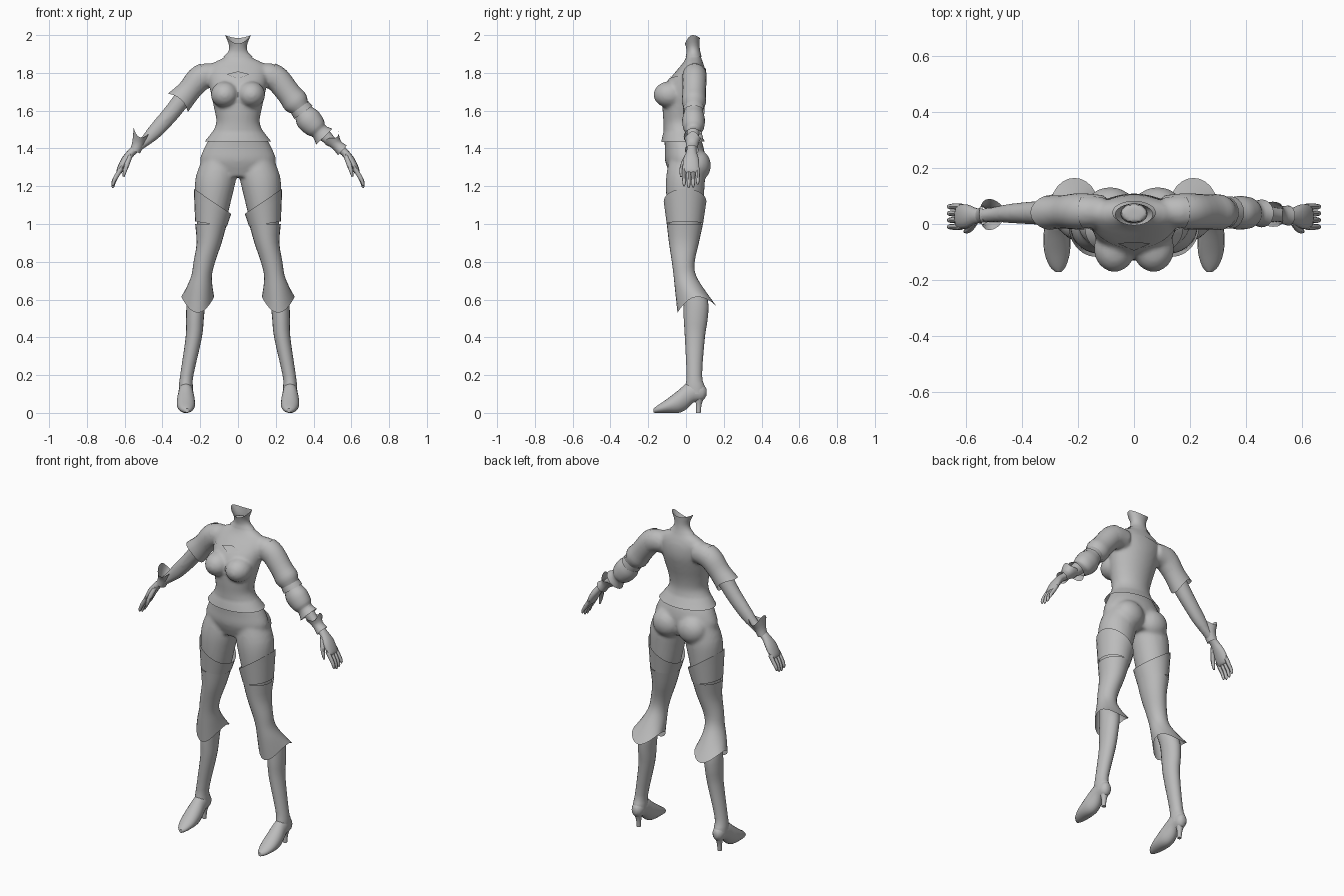
import bpy, bmesh, math
from mathutils import Vector, Matrix

grey = bpy.data.materials.new("plain_grey")
grey.diffuse_color = (0.5, 0.5, 0.5, 1)
Y = Vector((0, 1, 0))


def smooth_rings(rings, steps):
    """Catmull-Rom interpolation through the given cross-sections."""
    out = []
    for i in range(len(rings) - 1):
        p = [rings[max(0, min(len(rings) - 1, i + k))] for k in (-1, 0, 1, 2)]
        for s in range(steps):
            t = s / steps
            out.append([0.5 * (2 * b + (c - a) * t + (2 * a - 5 * b + 4 * c - d) * t * t
                               + (3 * b - a - 3 * c + d) * t ** 3) for a, b, c, d in zip(*p)])
    return out + [list(rings[-1])]


def loft(bm, rings, mode="level", side=1, caps=True, n=20, steps=3, edge=None):
    """Rings are (x, y, z, r1, r2, edge weight); mode sets how they lie."""
    rings = smooth_rings([tuple(r) + (0,) * (6 - len(r)) for r in rings], steps)
    loops = []
    for i, r in enumerate(rings):
        c = Vector(r[:3])
        if mode == "level":
            u, v, t = Vector((1, 0, 0)), Y, Vector((0, 0, 1))
        elif mode == "shoe":
            u, v, t = Vector((1, 0, 0)), Vector((0, 0, 1)), Y
        else:
            a, b = rings[max(0, i - 1)], rings[min(len(rings) - 1, i + 1)]
            t = (Vector(b[:3]) - Vector(a[:3])).normalized()
            u, v = t.cross(Y).normalized(), Y
        loop = []
        for k in range(n):
            a = 2 * math.pi * k / n
            p = c + u * r[3] * math.cos(a) + v * r[4] * math.sin(a)
            if edge:
                p += t * edge(a) * r[5]
            loop.append(bm.verts.new((p.x * side, p.y, p.z)))
        loops.append(loop)
    for l, m in zip(loops, loops[1:]):
        for k in range(n):
            j = (k + 1) % n
            bm.faces.new((l[k], l[j], m[j], m[k]))
    if caps:
        bm.faces.new(loops[0])
        bm.faces.new(loops[-1])


def ball(bm, centre, radii):
    m = Matrix.Translation(centre) @ Matrix.Diagonal((*radii, 1))
    bmesh.ops.create_uvsphere(bm, u_segments=24, v_segments=16, radius=1, matrix=m)


def finish(name, bm):
    bmesh.ops.recalc_face_normals(bm, faces=bm.faces)
    me = bpy.data.meshes.new(name)
    bm.to_mesh(me)
    bm.free()
    me.materials.append(grey)
    ob = bpy.data.objects.new(name, me)
    bpy.context.collection.objects.link(ob)
    return ob


def part(name, rings, **kw):
    bm = bmesh.new()
    loft(bm, rings, **kw)
    return finish(name, bm)


def level(rows):
    """(z, x, front y, back y, half width, weight) to loft rings."""
    return [(x, (f + b) / 2, z, w, (b - f) / 2, e) for z, x, f, b, w, e in rows]


# Body: torso, bust, hips, thighs and arms fused into one skin
bm = bmesh.new()
loft(bm, level([(1.25, 0, -.08, .08, .15, 0), (1.33, 0, -.11, .10, .2, 0),
                (1.40, 0, -.112, .095, .18, 0), (1.46, 0, -.115, .075, .147, 0),
                (1.53, 0, -.115, .058, .112, 0), (1.60, 0, -.12, .066, .12, 0),
                (1.68, 0, -.12, .088, .138, 0), (1.75, 0, -.098, .104, .15, 0),
                (1.81, 0, -.052, .103, .155, 0), (1.85, 0, -.018, .092, .135, 0),
                (1.88, 0, 0, .08, .078, 0), (1.905, 0, .004, .074, .053, 0),
                (1.94, 0, .004, .07, .045, 0)]), n=32)
for s in (1, -1):
    ball(bm, (.07 * s, -.088, 1.685), (.07, .08, .066))
    ball(bm, (.085 * s, .058, 1.31), (.09, .074, .085))
    loft(bm, level([(1.34, .1, -.09, .09, .09, 0), (1.25, .116, -.105, .1, .108, 0),
                    (1.15, .129, -.105, .095, .099, 0), (1.0, .142, -.09, .08, .075, 0),
                    (.93, .15, -.08, .06, .058, 0)]), side=s, n=28)
    loft(bm, [(.11, .045, 1.79, .06, .055), (.19, .045, 1.78, .066, .062),
              (.25, .043, 1.715, .057, .055), (.30, .04, 1.655, .047, .048),
              (.355, .04, 1.585, .045, .042), (.435, .038, 1.495, .041, .036),
              (.49, .035, 1.44, .03, .029), (.545, .03, 1.395, .023, .025)],
         mode="arm", side=s)
body = finish("body", bm)
mod = body.modifiers.new("fuse", 'REMESH')
mod.mode, mod.voxel_size = 'VOXEL', .011
mod = body.modifiers.new("soften", 'SMOOTH')
mod.factor, mod.iterations = .5, 4
dg = bpy.context.evaluated_depsgraph_get()
skin = bpy.data.meshes.new_from_object(body.evaluated_get(dg))
body.modifiers.clear()
body.data = skin
skin.name = "body"
if not skin.materials:
    skin.materials.append(grey)

# Bodice: a thin shell over the torso with a flared hem and an open neckline
bm = bmesh.new()
bm.from_mesh(skin)
for co, no in (((0, 0, 1.435), (0, 0, -1)), ((0, -.1, 1.765), (0, -.3, 1)),
               ((.22, 0, 0), (1, 0, 0)), ((-.22, 0, 0), (-1, 0, 0))):
    bmesh.ops.bisect_plane(bm, geom=bm.verts[:] + bm.edges[:] + bm.faces[:],
                           plane_co=co, plane_no=no, clear_outer=True)
bm.normal_update()
for v in bm.verts:
    flat = Vector((v.normal.x, v.normal.y, 0))
    v.co += v.normal * .004 + flat * max(0, 1.49 - v.co.z) * .25
finish("bodice", bm)

# Neck: open at the top, cut lower at the front
part("neck", level([(1.885, 0, -.002, .083, .078, 0), (1.91, 0, .003, .076, .053, 0),
                    (1.945, 0, .0, .072, .047, .2), (2.0, 0, -.005, .073, .068, 1)]),
     caps=False, n=24,
     edge=lambda a: -(.045 if math.sin(a) < 0 else .015) * math.sin(a) ** 2)

# Chest diamond: thin plate laid on the skin
bm = bmesh.new()
pts = []
for x, z in ((-.06, 1.79), (0, 1.765), (.06, 1.79), (0, 1.805)):
    hit, loc, nor, _ = body.ray_cast(Vector((x, -1, z)), Y)
    pts.append(bm.verts.new(loc + Vector((0, -.008, .003))))
bm.faces.new(pts)
finish("chest_diamond", bm)

# Sleeves: short flared one on one arm, gathered puffs on the other
part("short_sleeve", [(.17, .045, 1.79, .066, .063), (.21, .045, 1.765, .067, .064),
                      (.26, .043, 1.705, .062, .059), (.31, .041, 1.65, .072, .062, 1)],
     mode="arm", side=-1, caps=False, edge=lambda a: .012 * math.cos(2 * a))
part("puff_sleeve", [(.17, .045, 1.79, .066, .063), (.21, .045, 1.765, .067, .064),
                     (.27, .043, 1.69, .064, .062), (.305, .042, 1.645, .069, .064),
                     (.332, .041, 1.61, .05, .05), (.345, .041, 1.592, .052, .05),
                     (.372, .04, 1.555, .067, .06), (.41, .04, 1.512, .059, .056),
                     (.43, .039, 1.49, .045, .042), (.457, .038, 1.462, .06, .05)],
     mode="arm", caps=False)
part("sleeve_band", [(.328, .041, 1.616, .056, .056), (.346, .041, 1.591, .059, .058)],
     mode="arm", caps=False)

# Wrist cuffs: pointed flare on one side, hourglass band on the other
part("pointed_cuff", [(.545, .03, 1.385, .028, .03), (.528, .032, 1.425, .033, .036),
                      (.513, .035, 1.478, .046, .056, 1)],
     mode="arm", side=-1, caps=False, edge=lambda a: .02 * math.cos(2 * a))
part("wrist_band", [(.497, .035, 1.455, .048, .045, 1), (.522, .033, 1.42, .03, .032),
                    (.553, .03, 1.39, .035, .036)],
     mode="arm", caps=False, edge=lambda a: -.012 * math.cos(3 * a))

for s, tag in ((1, "left"), (-1, "right")):
    # Hand: palm, four fingers and a thumb
    bm = bmesh.new()
    loft(bm, [(.53, .03, 1.408, .022, .025), (.565, .029, 1.378, .021, .028),
              (.598, .027, 1.335, .022, .043), (.625, .026, 1.285, .018, .044),
              (.632, .026, 1.27, .01, .038)], mode="arm", side=s, n=14)
    for i in range(4):
        y = -.01 + .024 * i
        d = (.01, 0, .004, .018)[i]
        loft(bm, [(.618, y, 1.295, .012, .012), (.642, y, 1.255, .012, .011),
                  (.656, y, 1.225 + d / 2, .01, .01), (.662, y, 1.2 + d, .008, .008),
                  (.662, y, 1.19 + d, .003, .003)], mode="arm", side=s, n=8, steps=2)
    loft(bm, [(.568, .01, 1.37, .012, .014), (.585, -.012, 1.325, .014, .014),
              (.598, -.024, 1.285, .011, .011), (.606, -.026, 1.25, .005, .005)],
         mode="arm", side=s, n=8, steps=2)
    finish(tag + "_hand", bm)

    # Over-knee stocking: slanted top edge, flared pointed cuff below the knee
    def slant_and_points(a):
        c, q = math.cos(a), math.sin(a)
        return .04 * c * c - (.045 if q < 0 else .015) * q * q
    part(tag + "_thigh_boot_upper",
         level([(1.12, .135, -.118, .108, .099, 1), (1.0, .143, -.102, .09, .084, .2)]),
         side=s, caps=False, n=24, edge=lambda a: .067 * math.cos(a))
    part(tag + "_thigh_boot",
         level([(1.0, .143, -.102, .09, .084, 0), (.9, .153, -.09, .068, .066, 0),
                (.8, .178, -.075, .046, .057, 0), (.73, .192, -.066, .052, .054, 0),
                (.66, .203, -.058, .095, .068, .2), (.575, .213, -.045, .165, .087, 1)]),
         side=s, caps=False, n=24, edge=slant_and_points)

    # Lower boot shaft
    part(tag + "_boot_shaft",
         level([(.70, .2, -.04, .06, .045, 0), (.6, .22, -.015, .115, .05, 0),
                (.5, .228, -.012, .115, .047, 0), (.4, .234, -.006, .1, .043, 0),
                (.2, .271, .003, .085, .035, 0), (.14, .276, -.004, .1, .037, 0),
                (.1, .276, 0, .106, .037, 0)]), side=s)
    # Shoe with a pointed toe, and its heel
    part(tag + "_shoe",
         [(.276, .108, .11, .015, .018), (.276, .088, .108, .032, .043),
          (.276, .04, .11, .038, .055), (.276, 0, .086, .042, .068),
          (.276, -.04, .06, .048, .06), (.275, -.1, .037, .046, .037),
          (.273, -.15, .02, .03, .02), (.27, -.172, .012, .01, .011)],
         mode="shoe", side=s)
    part(tag + "_heel", [(.276, .072, .1, .032, .032), (.276, .068, .05, .016, .016),
                         (.276, .066, 0, .012, .012)], side=s, n=12)

# Smooth shading with sharp edges kept
bpy.ops.object.select_all(action='DESELECT')
for ob in bpy.context.scene.objects:
    ob.select_set(True)
    bpy.context.view_layer.objects.active = ob
bpy.ops.object.shade_smooth_by_angle(angle=math.radians(45))
